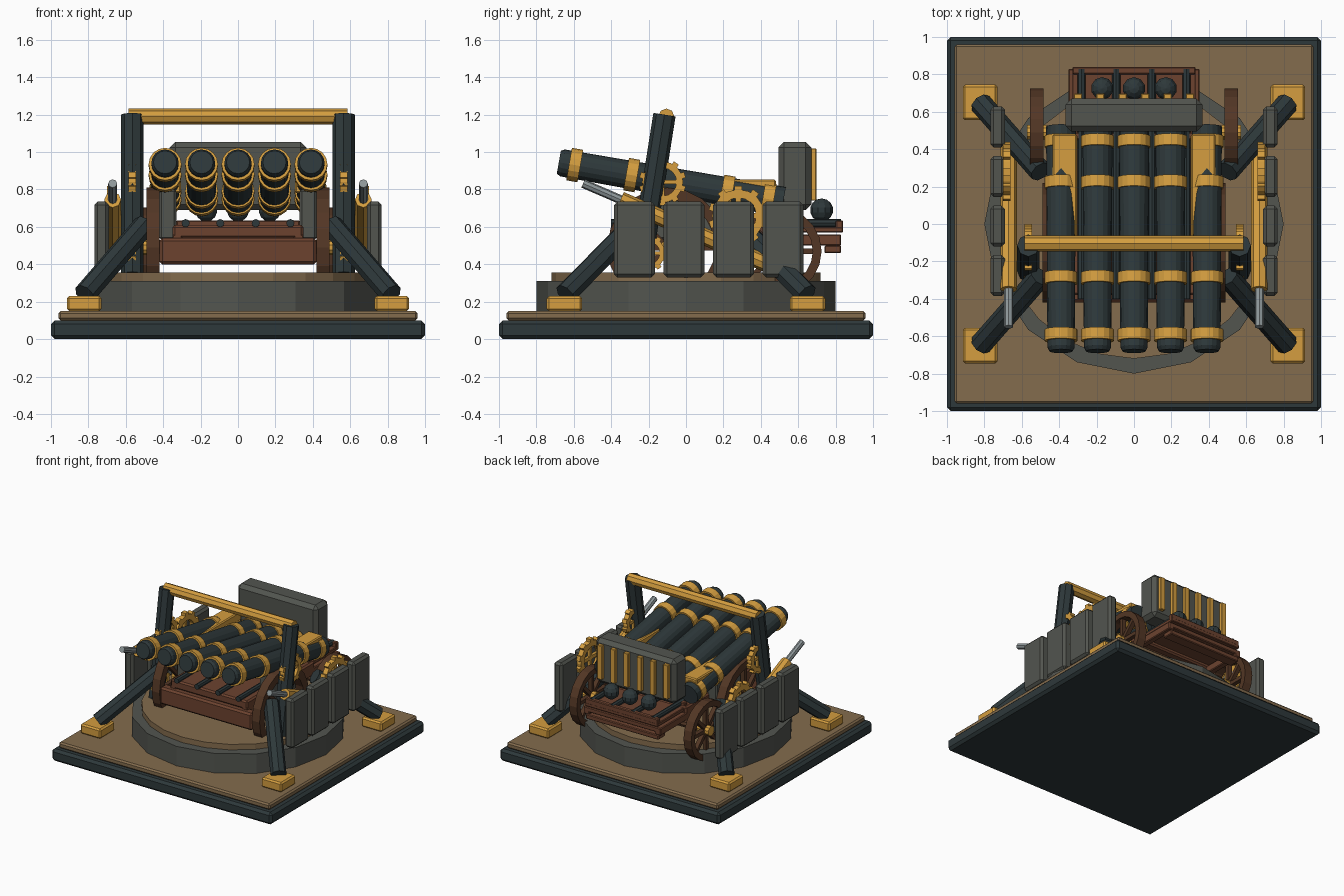
import bpy, bmesh, math
from mathutils import Vector, Matrix

if "Cube" in bpy.data.objects:
    bpy.data.objects.remove(bpy.data.objects["Cube"])


def material(name, *rgb):
    m = bpy.data.materials.new(name)
    m.use_nodes = True
    col = (*rgb, 1)
    m.diffuse_color = col
    m.node_tree.nodes["Principled BSDF"].inputs["Base Color"].default_value = col
    return m


iron = material("dark iron", .027, .04, .043)
gold = material("brass", .66, .34, .05)
tan = material("tan planks", .23, .15, .075)
grey = material("grey armour", .085, .09, .078)
wood = material("red wood", .15, .055, .028)
dark_wood = material("dark wood", .085, .037, .018)
steel = material("pale steel", .27, .31, .32)


def finish(bm, name, mat):
    bmesh.ops.recalc_face_normals(bm, faces=bm.faces)
    me = bpy.data.meshes.new(name)
    bm.to_mesh(me)
    bm.free()
    me.materials.append(mat)
    ob = bpy.data.objects.new(name, me)
    bpy.context.collection.objects.link(ob)
    return ob


def add_box(bm, centre, size, rot=None):
    m = Matrix.Translation(centre) @ (rot or Matrix()) @ Matrix.Diagonal((*size, 1))
    bmesh.ops.create_cube(bm, size=1, matrix=m)


def box(name, mat, xs, ys, zs, bevel=.012):
    bm = bmesh.new()
    lims = (xs, ys, zs)
    add_box(bm, [(a + b) / 2 for a, b in lims], [abs(b - a) for a, b in lims])
    if bevel:
        bmesh.ops.bevel(bm, geom=bm.edges[:], offset=bevel, segments=1, affect='EDGES')
    return finish(bm, name, mat)


def add_tube(bm, a, b, r1, r2=None, n=8):
    a, b = Vector(a), Vector(b)
    m = Matrix.Translation((a + b) / 2) @ (b - a).to_track_quat('Z', 'Y').to_matrix().to_4x4()
    bmesh.ops.create_cone(bm, cap_ends=True, segments=n, radius1=r1,
                          radius2=r2 or r1, depth=(b - a).length, matrix=m)


def tube(name, mat, a, b, r1, r2=None, n=8):
    bm = bmesh.new()
    add_tube(bm, a, b, r1, r2, n)
    return finish(bm, name, mat)


def add_ring(bm, c, outer, inner, width, n):
    # Rectangular rim turned about the x axis
    c = Vector(c)
    section = [(-width / 2, inner), (width / 2, inner), (width / 2, outer), (-width / 2, outer)]
    rows = []
    for i in range(n):
        t = math.tau * i / n
        rows.append([bm.verts.new(c + Vector((x, r * math.cos(t), r * math.sin(t))))
                     for x, r in section])
    for i in range(n):
        p, q = rows[i], rows[(i + 1) % n]
        for k in range(4):
            j = (k + 1) % 4
            bm.faces.new((p[k], p[j], q[j], q[k]))


def wheel(name, c, r, width):
    bm = bmesh.new()
    add_ring(bm, c, r, r * .8, width, 20)
    for k in range(4):
        rot = Matrix.Rotation(k * math.pi / 4, 4, 'X')
        add_box(bm, c, (width * .5, .03, r * 1.7), rot)
    finish(bm, name, dark_wood)
    x, y, z = c
    tube(name + "_hub", gold, (x - width * .75, y, z), (x + width * .75, y, z), .04, n=10)


def gear(name, c, r, width):
    bm = bmesh.new()
    add_ring(bm, c, r * .88, r * .6, width, 16)
    for k in range(10):
        rot = Matrix.Rotation(k * math.tau / 10, 4, 'X')
        spot = Vector(c) + rot @ Vector((0, 0, r * .9))
        add_box(bm, spot, (width, r * .25, r * .2), rot)
    add_box(bm, c, (width * .6, r * .18, r * 1.3))
    add_box(bm, c, (width * .6, r * 1.3, r * .18))
    finish(bm, name, gold)


# Stepped base and round turntable
box("base_plate", iron, (-1, 1), (-1, 1), (0, .1), .02)
box("base_deck", tan, (-.96, .96), (-.96, .96), (.1, .15))
tube("turntable_ring", grey, (0, 0, .15), (0, 0, .31), .8, n=16)
tube("turntable_floor", tan, (0, 0, .3), (0, 0, .355), .72, n=24)

# Barrels tilted upward toward the front
slope = -.176


def axis(x, y):
    return (x, y, .935 + slope * (y + .62))


for i in range(5):
    x = (i - 2) * .195
    tube("barrel_%d" % i, iron, axis(x, -.66), axis(x, .52), .073, .08, 16)
    tube("muzzle_%d" % i, iron, axis(x, -.68), axis(x, -.66), .062, .073, 16)
    for j, y in enumerate((-.595, -.29, .22, .44)):
        tube("band_%d_%d" % (i, j), gold, axis(x, y - .03), axis(x, y + .03), .088, n=16)

# Carriage body
box("front_beam", wood, (-.42, .42), (-.42, -.34), (.4, .54), .015)
box("carriage_deck", wood, (-.35, .35), (-.38, .5), (.54, .61))
box("rear_tray", wood, (-.33, .33), (.45, .84), (.57, .6), .005)
for y in (.47, .82):
    box("tray_lip", wood, (-.33, .33), (y - .02, y + .02), (.59, .635), .006)
for z in (.46, .52):
    box("tray_cross_beam", wood, (-.33, .33), (.74, .83), (z, z + .04), .006)
for x in (-.28, -.095, .095, .28):
    tube("tray_rod", iron, (x, -.4, .62), (x, .83, .62), .022)
for x in (-.17, 0, .17):
    bm = bmesh.new()
    bmesh.ops.create_uvsphere(bm, u_segments=10, v_segments=7, radius=.062,
                              matrix=Matrix.Translation((x, .725, .69)))
    finish(bm, "cannonball", iron)

# Rear armour box with brass slats
box("rear_shield", grey, (-.365, .365), (.495, .67), (.69, 1.055), .03)
for i in range(6):
    x = (i - 2.5) * .12
    box("shield_slat", gold, (x - .022, x + .022), (.665, .697), (.74, 1.02), .004)

# Overhead bar
tube("top_bar", gold, (-.585, -.105, 1.19), (.585, -.105, 1.19), .043)

# Axles
tube("front_axle", dark_wood, (-.45, -.1, .49), (.45, -.1, .49), .03)
tube("rear_axle", dark_wood, (-.52, .49, .47), (.52, .49, .47), .03)

# Everything that repeats on both sides
for s, side in ((1, "left"), (-1, "right")):
    box(side + "_cheek", grey, (s * .33, s * .42), (-.2, .2), (.53, .8))
    box(side + "_side_rail", wood, (s * .3, s * .35), (-.38, .83), (.5, .56), .006)
    box(side + "_top_block", gold, (s * .305, s * .435), (-.1, .48), (.78, .853), .008)
    wheel(side + "_front_wheel", (s * .455, -.1, .49), .32, .07)
    wheel(side + "_rear_wheel", (s * .52, .49, .47), .235, .07)
    tube(side + "_post", iron, (s * .565, -.25, .35), (s * .565, -.115, 1.2), .06)
    gear(side + "_post_gear", (s * .565, -.125, .84), .125, .04)
    gear(side + "_lower_gear", (s * .565, -.2, .46), .1, .04)
    gear(side + "_side_gear", (s * .68, .28, .66), .16, .04)
    tube(side + "_lever", gold, (s * .67, -.35, .745), (s * .67, .46, .39), .045)
    tube(side + "_lever_handle", steel, (s * .67, -.55, .832), (s * .67, -.33, .737), .024)
    for e in (1, -1):
        box(side + "_foot", gold, (s * .73, s * .915), (e * .555, e * .745), (.15, .23), .012)
        tube(side + "_strut", iron, (s * .82, e * .645, .24), (s * .5, e * .28, .61), .06)
    for i in range(4):
        y = -.385 + i * .265
        box(side + "_armour_plate", grey, (s * .69, s * .768), (y, y + .218), (.33, .735), .018)
